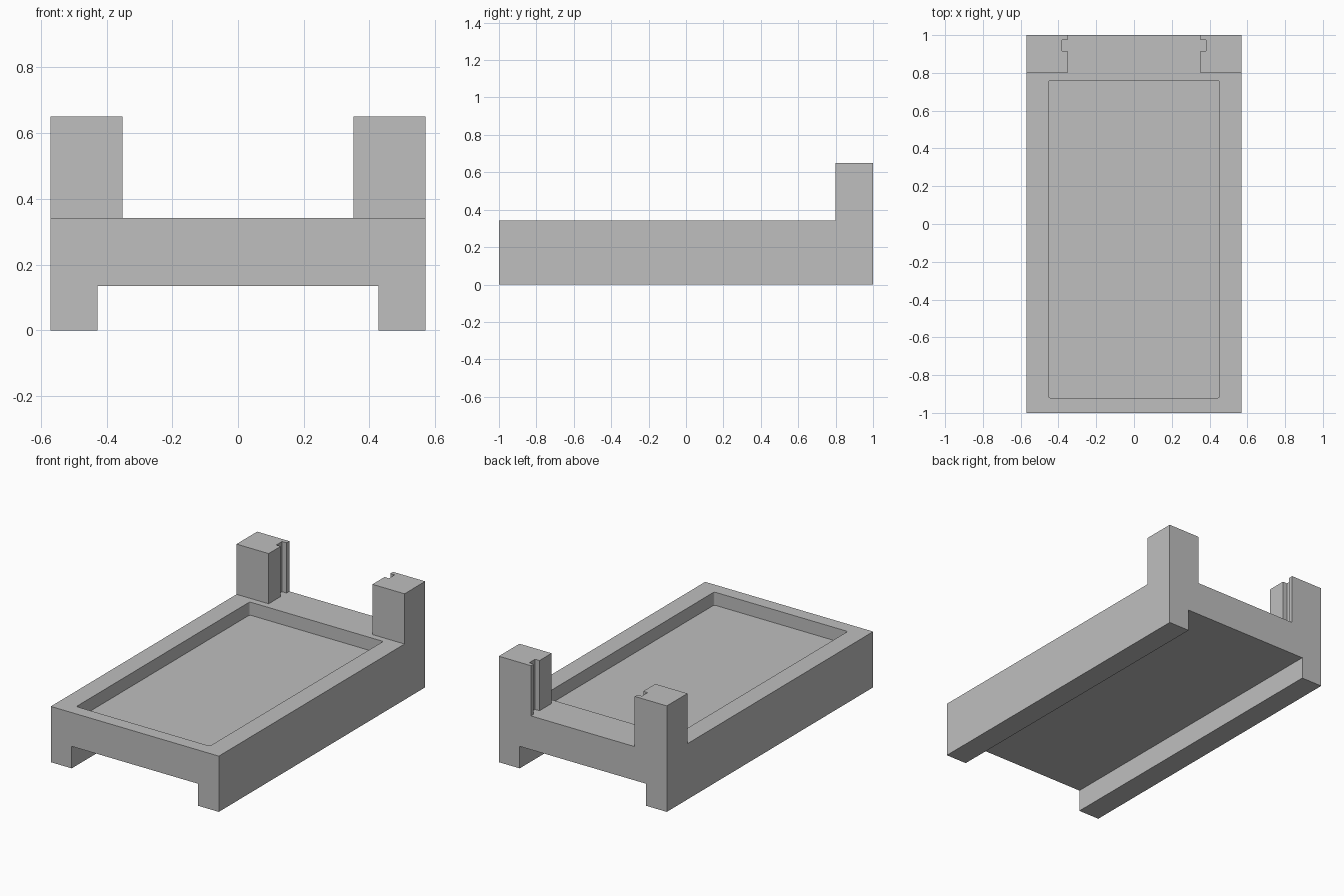
import bpy, bmesh, math
from mathutils import Vector

if "Cube" in bpy.data.objects:
    bpy.data.objects.remove(bpy.data.objects["Cube"])

grey = bpy.data.materials.new("light_grey")
grey.diffuse_color = (0.52, 0.52, 0.52, 1)
grey.use_nodes = True
grey.node_tree.nodes["Principled BSDF"].inputs["Base Color"].default_value = grey.diffuse_color

W, L = 0.57, 1.0            # half width, half length
TOP, POST_TOP = 0.342, 0.65  # deck height, post height


def prism(name, points, offset):
    """Extrude a closed flat outline along an offset."""
    bm = bmesh.new()
    face = bm.faces.new([bm.verts.new(p) for p in points])
    new = bmesh.ops.extrude_face_region(bm, geom=[face])["geom"]
    bmesh.ops.translate(bm, vec=Vector(offset),
                        verts=[v for v in new if isinstance(v, bmesh.types.BMVert)])
    bmesh.ops.recalc_face_normals(bm, faces=bm.faces)
    mesh = bpy.data.meshes.new(name)
    bm.to_mesh(mesh)
    bm.free()
    mesh.materials.append(grey)
    obj = bpy.data.objects.new(name, mesh)
    bpy.context.collection.objects.link(obj)
    return obj


def boolean(target, other, operation):
    mod = target.modifiers.new(operation.lower(), 'BOOLEAN')
    mod.operation, mod.object, mod.solver = operation, other, 'EXACT'
    bpy.context.view_layer.objects.active = target
    bpy.ops.object.modifier_apply(modifier=mod.name)
    bpy.data.objects.remove(other)


# Tray body: channel profile with a runner along each side
profile = [(-W, 0), (-0.428, 0), (-0.428, 0.135), (0.428, 0.135),
           (0.428, 0), (W, 0), (W, TOP), (-W, TOP)]
tray = prism("tray_body", [(x, -L, z) for x, z in profile], (0, 2 * L, 0))

# Recess in the deck, with slightly rounded corners
r, corners = 0.01, []
for i, (cx, cy) in enumerate([(0.443, 0.75), (-0.443, 0.75), (-0.443, -0.91), (0.443, -0.91)]):
    for k in range(4):
        a = math.radians(90 * i + 30 * k)
        corners.append((cx + r * math.cos(a), cy + r * math.sin(a), 0.262))
boolean(tray, prism("recess_cutter", corners, (0, 0, 0.2)), 'DIFFERENCE')

# Rear posts, each with a vertical slot in its inner side
post = [(W, 0.80), (W, L), (0.352, L), (0.352, 0.973), (0.382, 0.973),
        (0.382, 0.917), (0.352, 0.917), (0.352, 0.80)]
for side in (-1, 1):
    boolean(tray, prism("rear_post", [(side * x, y, TOP) for x, y in post],
                        (0, 0, POST_TOP - TOP)), 'UNION')

# Merge flush faces into single flat ones
bm = bmesh.new()
bm.from_mesh(tray.data)
bmesh.ops.remove_doubles(bm, verts=bm.verts, dist=1e-5)
bmesh.ops.dissolve_limit(bm, angle_limit=0.01, verts=bm.verts, edges=bm.edges)
bm.to_mesh(tray.data)
bm.free()
